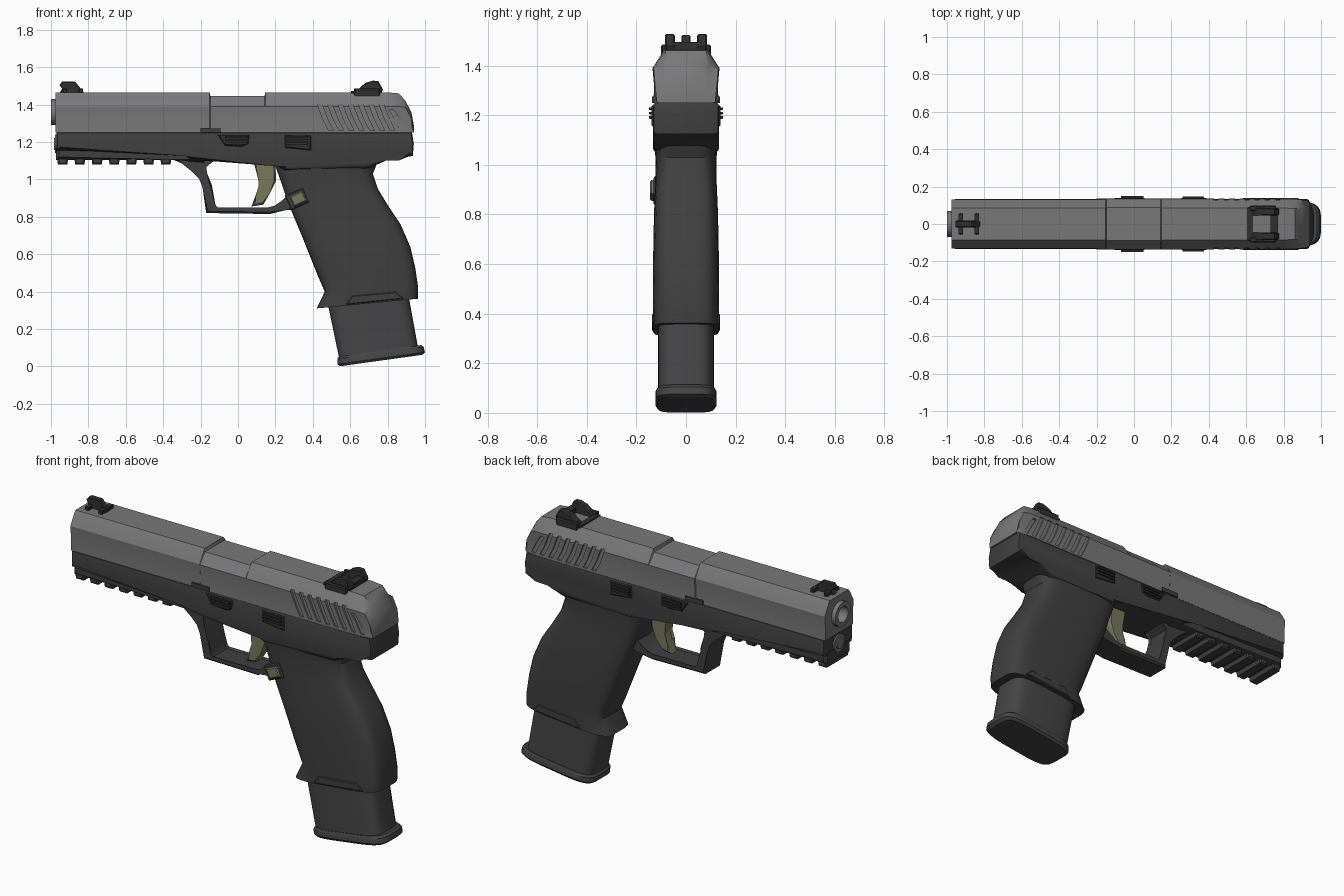
import bpy, bmesh
from math import cos, sin, pi, radians
from mathutils import Matrix

cube = bpy.data.objects.get("Cube")
if cube:
    bpy.data.objects.remove(cube)


def material(name, r, g, b):
    m = bpy.data.materials.new(name)
    m.use_nodes = True
    m.diffuse_color = (r, g, b, 1)
    m.node_tree.nodes["Principled BSDF"].inputs["Base Color"].default_value = (r, g, b, 1)
    return m


STEEL = material("slide grey", .19, .19, .195)
POLYMER = material("frame charcoal", .05, .05, .05)
MAG = material("magazine grey", .06, .06, .063)
BLACK = material("control black", .03, .03, .031)
OLIVE = material("olive", .18, .19, .105)


def finish(name, bm, mat, smooth=True):
    bmesh.ops.recalc_face_normals(bm, faces=bm.faces)
    me = bpy.data.meshes.new(name)
    bm.to_mesh(me)
    bm.free()
    ob = bpy.data.objects.new(name, me)
    bpy.context.collection.objects.link(ob)
    me.materials.append(mat)
    if smooth:
        shade(ob)
    return ob


def shade(ob):
    bpy.ops.object.select_all(action='DESELECT')
    ob.select_set(True)
    bpy.context.view_layer.objects.active = ob
    bpy.ops.object.shade_smooth_by_angle(angle=radians(32))


def prism(name, pts, y0, y1, mat, bevel=0.0, segments=1):
    """Side outline (x, z) extruded from y0 to y1, with rounded rims."""
    bm = bmesh.new()
    a = [bm.verts.new((x, y0, z)) for x, z in pts]
    b = [bm.verts.new((x, y1, z)) for x, z in pts]
    bm.faces.new(a)
    bm.faces.new(b[::-1])
    for i in range(len(a)):
        j = (i + 1) % len(a)
        bm.faces.new((a[i], b[i], b[j], a[j]))
    if bevel:
        rims = [e for e in bm.edges if abs(e.verts[0].co.y - e.verts[1].co.y) < 1e-6]
        bmesh.ops.bevel(bm, geom=rims, offset=bevel, segments=segments,
                        profile=.5, affect='EDGES', clamp_overlap=True)
    return finish(name, bm, mat)


def box(name, x0, x1, z0, z1, y0, y1, mat, bevel=0.0):
    return prism(name, [(x0, z0), (x1, z0), (x1, z1), (x0, z1)], y0, y1, mat, bevel)


def loft(name, rings, mat):
    bm = bmesh.new()
    loops = [[bm.verts.new(p) for p in r] for r in rings]
    for a, b in zip(loops, loops[1:]):
        for i in range(len(a)):
            j = (i + 1) % len(a)
            bm.faces.new((a[i], a[j], b[j], b[i]))
    bm.faces.new(loops[0])
    bm.faces.new(loops[-1][::-1])
    return finish(name, bm, mat)


def oval(xf, zf, xr, zr, hw, n=28, power=.45):
    """Rounded-rectangle ring between a front and a rear point."""
    ring = []
    for i in range(n):
        t = 2 * pi * (i + .5) / n
        c, s = [(abs(v) ** power) * (1 if v > 0 else -1) for v in (cos(t), sin(t))]
        ring.append(((xf + xr) / 2 + c * (xr - xf) / 2, s * hw, (zf + zr) / 2 + c * (zr - zf) / 2))
    return ring


def rod(name, x0, x1, z, r, mat, y=0):
    bm = bmesh.new()
    m = Matrix.Translation(((x0 + x1) / 2, y, z)) @ Matrix.Rotation(pi / 2, 4, 'Y')
    bmesh.ops.create_cone(bm, cap_ends=True, segments=24, radius1=r, radius2=r,
                          depth=x1 - x0, matrix=m)
    return finish(name, bm, mat)


def cut(ob, cutter):
    mod = ob.modifiers.new("cut", 'BOOLEAN')
    mod.operation, mod.solver, mod.object = 'DIFFERENCE', 'EXACT', cutter
    dg = bpy.context.evaluated_depsgraph_get()
    me = bpy.data.meshes.new_from_object(ob.evaluated_get(dg))
    ob.modifiers.clear()
    ob.data = me
    bpy.data.objects.remove(cutter)


# Slide: chamfered section swept along x, with a lowered port and rounded rear
def slide_ring(x, top, flat, hw):
    shoulder = min(1.39, top - .035)
    half = [(hw - .004, 1.25), (hw - .006, 1.25 + (shoulder - 1.25) * .5), (hw, shoulder),
            (flat + .012, top - .015), (flat, top)]
    return [(x, y, z) for y, z in half] + [(x, -y, z) for y, z in half[::-1]]


slide = loft("slide", [slide_ring(*s) for s in [
    (-.975, 1.465, .085, .131), (-.152, 1.465, .085, .131), (-.148, 1.447, .088, .135),
    (.142, 1.447, .088, .135), (.146, 1.465, .085, .135), (.8, 1.465, .085, .135),
    (.86, 1.46, .083, .134), (.895, 1.42, .082, .13), (.927, 1.36, .08, .125),
    (.94, 1.29, .08, .118)]], STEEL)
for side in (-1, 1):
    for i in range(8):
        x = .425 + .055 * i
        top = 1.40 if i < 7 else 1.37
        outline = [(x, top), (x + .024, top), (x + .055, 1.32), (x + .085, 1.262),
                   (x + .06, 1.262), (x + .03, 1.32)]
        cut(slide, prism("groove_cutter", outline, side * .121, side * .2, STEEL))
cut(slide, rod("bore_cutter", -1.1, -.82, 1.36, .062, STEEL))
shade(slide)

# Barrel and recoil rod
barrel = rod("barrel", -1.0, -.8, 1.36, .07, STEEL)
cut(barrel, rod("bore_cutter", -1.1, -.84, 1.36, .045, STEEL))
shade(barrel)
rod("recoil_rod", -.985, -.9, 1.19, .032, OLIVE)
rod("recoil_rod_collar", -.978, -.9, 1.19, .05, STEEL)

# Frame with beavertail, dust cover and accessory rail
prism("frame", [(-.97, 1.253), (.93, 1.253), (.94, 1.19), (.935, 1.125), (.86, 1.12), (.79, 1.1),
                (.7, 1.06), (.25, 1.05), (.19, 1.09), (-.24, 1.1), (-.3, 1.145), (-.97, 1.155)],
      -.134, .134, POLYMER, .018, 2)
prism("dust_cover", [(-.972, 1.17), (-.2, 1.17), (-.18, 1.09), (-.36, 1.105), (-.972, 1.105)],
      -.115, .115, POLYMER, .015)
for i in range(7):
    x = -.968 + .092 * i
    prism("rail_tooth", [(x, 1.12), (x + .062, 1.12), (x + .055, 1.08), (x + .005, 1.08)],
          -.105, .105, POLYMER, .008)

# Grip
loft("grip", [oval(*s) for s in [
    (.42, .31, .963, .362, .133), (.463, .40, .963, .43, .133), (.432, .47, .948, .53, .133),
    (.392, .57, .922, .64, .133), (.348, .68, .87, .76, .131), (.302, .79, .80, .865, .128),
    (.265, .88, .748, .95, .124), (.235, .97, .722, 1.03, .122), (.21, 1.04, .742, 1.08, .125),
    (.19, 1.10, .80, 1.11, .13), (.19, 1.24, .85, 1.24, .13)]], POLYMER)
for side in (-1, 1):
    prism("grip_lip", [(.575, .33), (.612, .378), (.845, .398), (.885, .362)],
          side * .125, side * .138, POLYMER, .004)

# Magazine and base plate
loft("magazine", [oval(*s) for s in [(.47, .38, .905, .42, .114), (.543, .03, .965, .09, .114)]], MAG)
loft("magazine_base", [oval(*s) for s in [
    (.54, .052, .98, .114, .118), (.53, .04, .993, .104, .124), (.531, .012, 1.0, .076, .124),
    (.545, .001, .985, .062, .115)]], MAG)

# Trigger guard and trigger
prism("trigger_guard", [(-.38, 1.12), (-.3, 1.085), (-.24, 1.05), (-.2, 1.01), (-.18, .96),
                        (-.17, .82), (.17, .815), (.25, .845), (.33, .84), (.3, .95), (.25, .885),
                        (.2, .85), (.16, .84), (-.115, .84), (-.13, .86), (-.14, .97),
                        (-.175, 1.03), (-.18, 1.07), (-.15, 1.095), (-.1, 1.12)],
      -.075, .075, POLYMER, .01)
prism("trigger", [(.08, 1.11), (.2, 1.11), (.203, .99), (.17, .925), (.135, .865), (.072, .855),
                  (.105, .915), (.12, .96), (.108, 1.0)], -.035, .035, OLIVE, .01)


# Magazine release with its surround, on one side only
def tilted(cx, cz, w, h):
    c, s = cos(.42), sin(.42)
    return [(cx + u * w * c - v * h * s, cz + u * w * s + v * h * c)
            for u, v in ((-1, -1), (1, -1), (1, 1), (-1, 1))]


prism("release_surround", tilted(.315, .895, .052, .042), -.131, -.08, POLYMER, .006)
prism("magazine_release", tilted(.322, .897, .038, .03), -.145, -.08, OLIVE, .006)

# Slide stop and takedown lever on both sides
for side in (-1, 1):
    y0, y1 = side * .12, side * .14
    prism("takedown_lever", [(-.11, 1.24), (.06, 1.24), (.055, 1.19), (.02, 1.175), (-.07, 1.18)],
          y0, y1, BLACK, .005)
    for k in range(3):
        box("takedown_rib", -.07, .05, 1.187 + .017 * k, 1.197 + .017 * k, y0, side * .15, BLACK)
    box("takedown_arm", -.2, -.09, 1.25, 1.275, y0, side * .137, POLYMER)
    prism("slide_stop", [(.25, 1.24), (.39, 1.235), (.39, 1.155), (.25, 1.17)],
          y0, side * .139, BLACK, .005)
    for k in range(3):
        box("slide_stop_rib", .26, .375, 1.185 + .018 * k, 1.196 + .018 * k, y0, side * .148, BLACK)

# Front sight
prism("front_sight", [(-.955, 1.46), (-.935, 1.485), (-.955, 1.505), (-.94, 1.523), (-.87, 1.522),
                      (-.82, 1.46)], -.018, .018, BLACK, .004)
for x in (-.925, -.84):
    box("front_sight_foot", x - .012, x + .012, 1.455, 1.485, -.055, .055, BLACK, .004)

# Rear sight
for side in (-1, 1):
    prism("rear_sight_ear", [(.6, 1.45), (.64, 1.472), (.68, 1.515), (.72, 1.528), (.75, 1.526),
                             (.775, 1.48), (.765, 1.45)], side * .045, side * .085, BLACK, .006)
    box("rear_sight_wing", .62, .76, 1.44, 1.485, side * .07, side * .1, BLACK, .006)
box("rear_sight_bar", .73, .77, 1.45, 1.495, -.06, .06, BLACK, .004)
box("rear_sight_front", .605, .635, 1.45, 1.472, -.09, .09, BLACK, .004)
